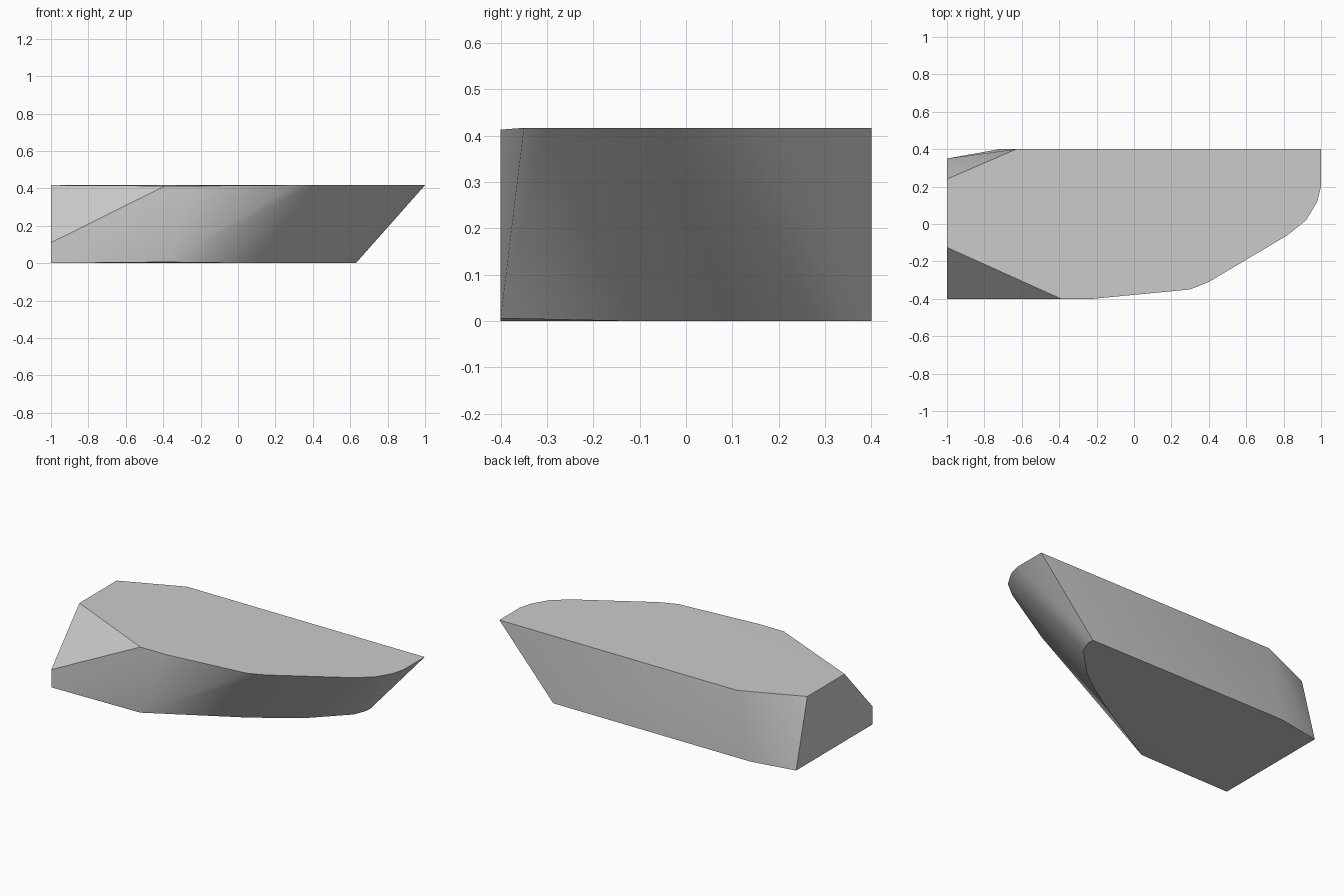
import bpy
import bmesh
import math

cube = bpy.data.objects.get("Cube")
if cube:
    bpy.data.objects.remove(cube, do_unlink=True)

HEIGHT = 0.417

# Stone colour
grey = bpy.data.materials.new("stone grey")
grey.use_nodes = True
colour = (0.6, 0.6, 0.6, 1)
grey.diffuse_color = colour
grey.node_tree.nodes["Principled BSDF"].inputs["Base Color"].default_value = colour

# Upper outline, rounded along the front and the +x end
upper = [(-1, 0.24), (-1, -0.125), (0.3, -0.35), (0.4, -0.31), (0.82, -0.06),
         (0.92, 0.02), (0.98, 0.12), (1, 0.2), (1, 0.4), (-0.63, 0.4)]
# Lower outline, undercut beneath the rounded end
lower = [(-1, 0.35), (-1, -0.4), (0.11, -0.11), (0.27, -0.01), (0.42, 0.1),
         (0.52, 0.2), (0.6, 0.28), (0.63, 0.36), (0.63, 0.4), (-0.72, 0.4)]
points = [(x, y, HEIGHT) for x, y in upper] + [(x, y, 0) for x, y in lower]
# Front edge, eased slightly, and the low end of the chipped corner
points += [(-0.39, -0.4, HEIGHT - 0.004), (-0.22, -0.4, HEIGHT - 0.004),
           (-0.39, -0.4, 0.006), (-1, -0.4, 0.11)]

# Solid slab around the outlines, flat regions merged
bm = bmesh.new()
for p in points:
    bm.verts.new(p)
bmesh.ops.convex_hull(bm, input=bm.verts[:])
bmesh.ops.dissolve_limit(bm, angle_limit=math.radians(0.5),
                         verts=bm.verts[:], edges=bm.edges[:])
bmesh.ops.recalc_face_normals(bm, faces=bm.faces[:])
mesh = bpy.data.meshes.new("rock_slab")
bm.to_mesh(mesh)
bm.free()
mesh.materials.append(grey)

slab = bpy.data.objects.new("rock_slab", mesh)
bpy.context.collection.objects.link(slab)
bpy.ops.object.select_all(action='DESELECT')
slab.select_set(True)
bpy.context.view_layer.objects.active = slab
bpy.ops.object.shade_smooth_by_angle(angle=math.radians(30))
